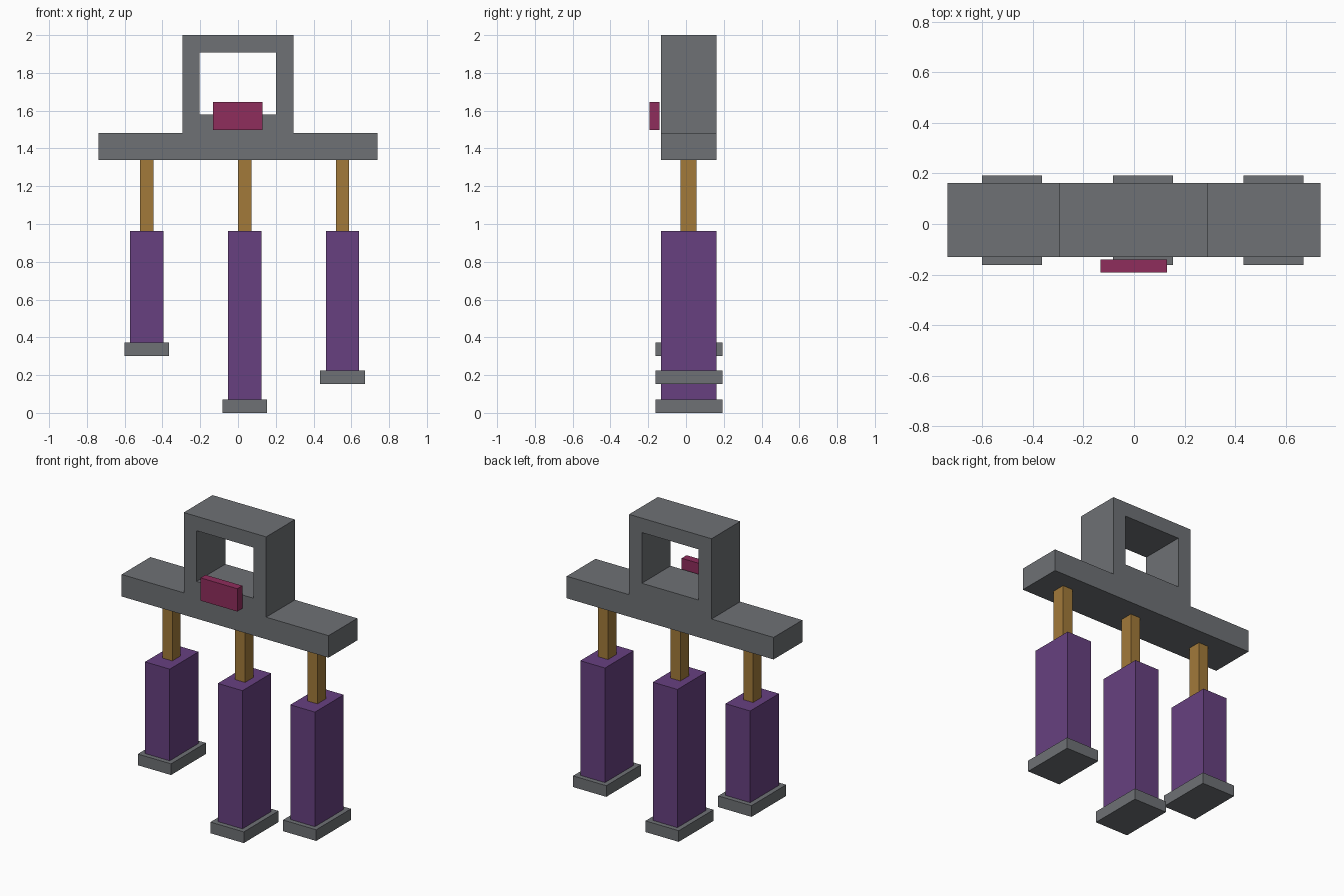
import bpy, bmesh
from mathutils import Vector

if "Cube" in bpy.data.objects:
    bpy.data.objects.remove(bpy.data.objects["Cube"])


def material(name, rgb):
    """Flat material from 0-255 display colour, stored as linear values."""
    def lin(c):
        c /= 255
        return c / 12.92 if c <= 0.04045 else ((c + 0.055) / 1.055) ** 2.4
    m = bpy.data.materials.new(name)
    m.diffuse_color = (*[lin(c) for c in rgb], 1)
    m.use_nodes = True
    m.node_tree.nodes["Principled BSDF"].inputs["Base Color"].default_value = m.diffuse_color
    return m


GREY = material("grey", (110, 113, 117))
PURPLE = material("purple", (103, 64, 128))
GOLD = material("golden brown", (162, 122, 58))
MAGENTA = material("magenta", (143, 45, 92))


def add_object(name, bm, mat):
    bmesh.ops.recalc_face_normals(bm, faces=bm.faces)
    mesh = bpy.data.meshes.new(name)
    bm.to_mesh(mesh)
    bm.free()
    mesh.materials.append(mat)
    obj = bpy.data.objects.new(name, mesh)
    bpy.context.collection.objects.link(obj)
    return obj


def box(name, x, y, z, mat):
    """Box from (min, max) ranges."""
    bm = bmesh.new()
    bmesh.ops.create_cube(bm, size=1)
    for v in bm.verts:
        v.co = Vector([r[0] if c < 0 else r[1] for c, r in zip(v.co, (x, y, z))])
    return add_object(name, bm, mat)


def around(centre, width):
    return (centre - width / 2, centre + width / 2)


def plate(name, loops, y, mat):
    """Extrude an x-z outline, with holes, along y."""
    bm = bmesh.new()
    edges = []
    for loop in loops:
        vs = [bm.verts.new((px, y[0], pz)) for px, pz in loop]
        edges += [bm.edges.new((a, b)) for a, b in zip(vs, vs[1:] + vs[:1])]
    bmesh.ops.triangle_fill(bm, use_beauty=True, use_dissolve=False, edges=edges)
    ext = bmesh.ops.extrude_face_region(bm, geom=bm.faces[:])
    moved = [g for g in ext["geom"] if isinstance(g, bmesh.types.BMVert)]
    bmesh.ops.translate(bm, verts=moved, vec=(0, y[1] - y[0], 0))
    return add_object(name, bm, mat)


MID = 0.015                     # depth centre of beam and legs
DEPTH = around(MID, 0.293)

# Beam with the square handle frame rising from it
outline = [(-0.738, 1.34), (0.738, 1.34), (0.738, 1.482), (0.293, 1.482),
           (0.293, 2.0), (-0.295, 2.0), (-0.295, 1.482), (-0.738, 1.482)]
hole = [(-0.203, 1.58), (0.202, 1.58), (0.202, 1.907), (-0.203, 1.907)]
plate("beam_and_handle", [outline, hole], DEPTH, GREY)

# Small block floating just in front of the beam
box("front_block", (-0.133, 0.13), (-0.192, -0.141), (1.498, 1.645), MAGENTA)

# Three hanging legs of different lengths: rod, body and foot
for side, cx, base in (("left", -0.483, 0.30), ("middle", 0.036, 0.0),
                       ("right", 0.553, 0.152)):
    box(side + "_rod", around(cx, 0.07), around(0.013, 0.086), (0.963, 1.34), GOLD)
    box(side + "_leg", around(cx, 0.176), DEPTH, (base + 0.072, 0.963), PURPLE)
    box(side + "_foot", around(cx, 0.237), around(MID, 0.354), (base, base + 0.072), GREY)
